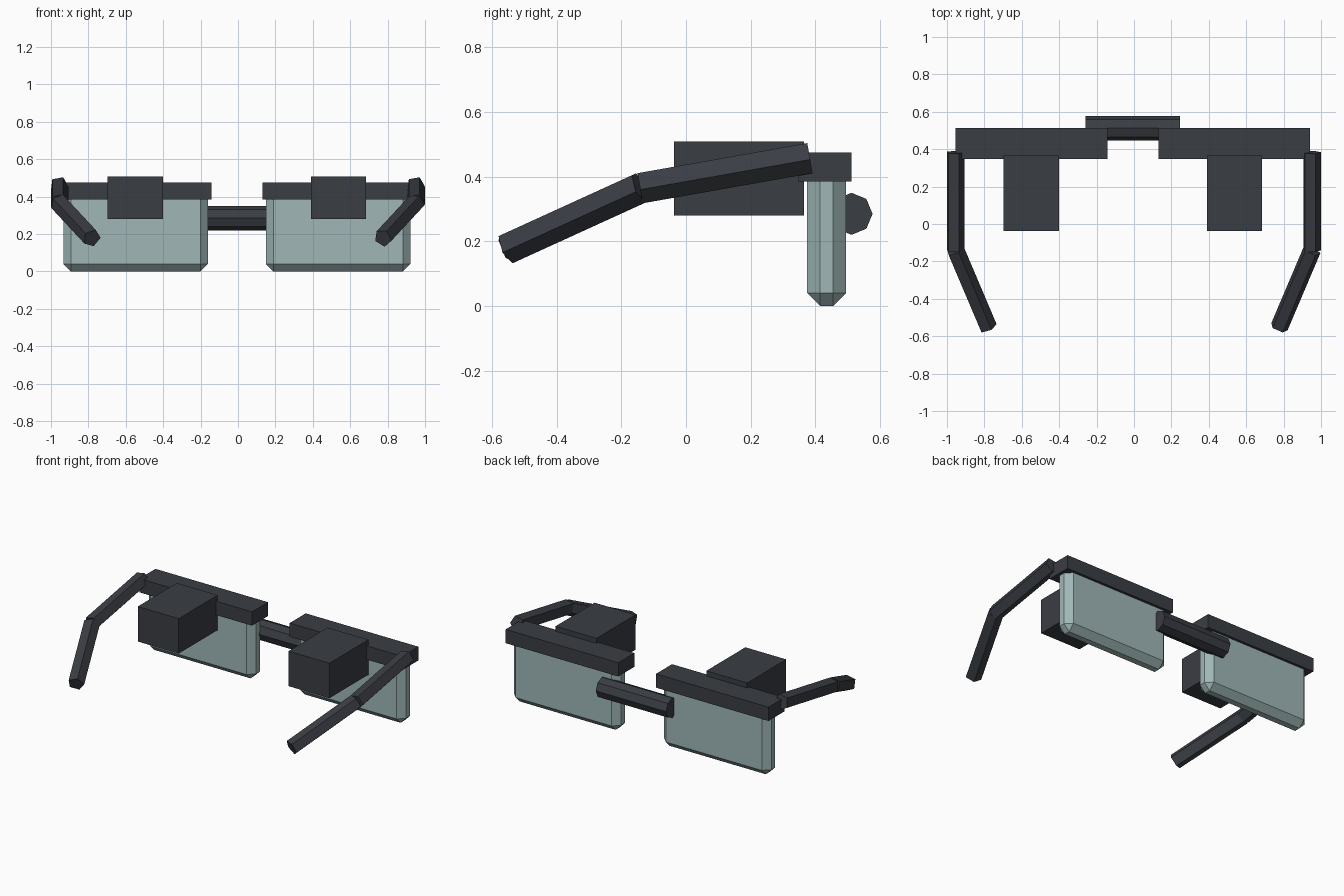
import bpy
import bmesh
from math import cos, sin, radians
from mathutils import Vector

if "Cube" in bpy.data.objects:
    bpy.data.objects.remove(bpy.data.objects["Cube"])

CENTRE = -0.006  # x of the mirror plane


def material(name, rgb):
    mat = bpy.data.materials.new(name)
    mat.use_nodes = True
    mat.diffuse_color = (*rgb, 1)
    mat.node_tree.nodes["Principled BSDF"].inputs["Base Color"].default_value = (*rgb, 1)
    return mat


charcoal = material("charcoal", (0.042, 0.047, 0.057))
pale_glass = material("pale_glass", (0.35, 0.47, 0.47))


def finish(name, bm, mat):
    bmesh.ops.recalc_face_normals(bm, faces=bm.faces)
    mesh = bpy.data.meshes.new(name)
    bm.to_mesh(mesh)
    bm.free()
    mesh.materials.append(mat)
    obj = bpy.data.objects.new(name, mesh)
    bpy.context.collection.objects.link(obj)
    return obj


def box(name, low, high, mat, bevel=0):
    low, high = Vector(low), Vector(high)
    bm = bmesh.new()
    bmesh.ops.create_cube(bm, size=1)
    for v in bm.verts:
        v.co = (low + high) / 2 + v.co * (high - low)
    if bevel:
        bmesh.ops.bevel(bm, geom=bm.edges[:], offset=bevel, segments=1,
                        affect='EDGES', profile=0.5)
    return finish(name, bm, mat)


def rod(name, start, end, radius, sides, roll, mat, across=(1, 0, 0)):
    """Straight prism between two points, with its corners turned by roll."""
    start, end = Vector(start), Vector(end)
    d = (end - start).normalized()
    u = Vector(across)
    u = (u - d * u.dot(d)).normalized()
    w = u.cross(d)
    if w.z < 0:
        w = -w
    bm = bmesh.new()
    rings = []
    for p in (start, end):
        ring = []
        for i in range(sides):
            a = radians(roll + 360 * i / sides)
            ring.append(bm.verts.new(p + radius * (u * cos(a) + w * sin(a))))
        bm.faces.new(ring)
        rings.append(ring)
    for i in range(sides):
        j = (i + 1) % sides
        bm.faces.new((rings[0][i], rings[0][j], rings[1][j], rings[1][i]))
    return finish(name, bm, mat)


def side_box(name, side, x0, x1, y, z, mat, bevel=0):
    xs = sorted((CENTRE + side * x0, CENTRE + side * x1))
    return box(name, (xs[0], y[0], z[0]), (xs[1], y[1], z[1]), mat, bevel)


for label, side in (("left", 1), ("right", -1)):
    # Lens, brow bar and the block on the bar
    side_box(label + "_lens", side, 0.155, 0.928, (0.375, 0.495), (0, 0.44), pale_glass, 0.04)
    side_box(label + "_brow_bar", side, 0.136, 0.948, (0.347, 0.512), (0.385, 0.475), charcoal)
    side_box(label + "_block", side, 0.396, 0.691, (-0.037, 0.365), (0.28, 0.508), charcoal)

    # Two-part temple arm
    x = -0.003 + side * 0.953
    hinge = (x, 0.383, 0.459)
    elbow = (x, -0.142, 0.366)
    tip = (x - side * 0.175, -0.554, 0.178)
    rod(label + "_arm", hinge, elbow, 0.05, 5, 65, charcoal)
    rod(label + "_arm_tip", elbow, tip, 0.05, 5, 65, charcoal)

# Bridge between the lenses
rod("bridge", (-0.26, 0.512, 0.285), (0.247, 0.512, 0.285), 0.065, 8, 0, charcoal, (0, 1, 0))
